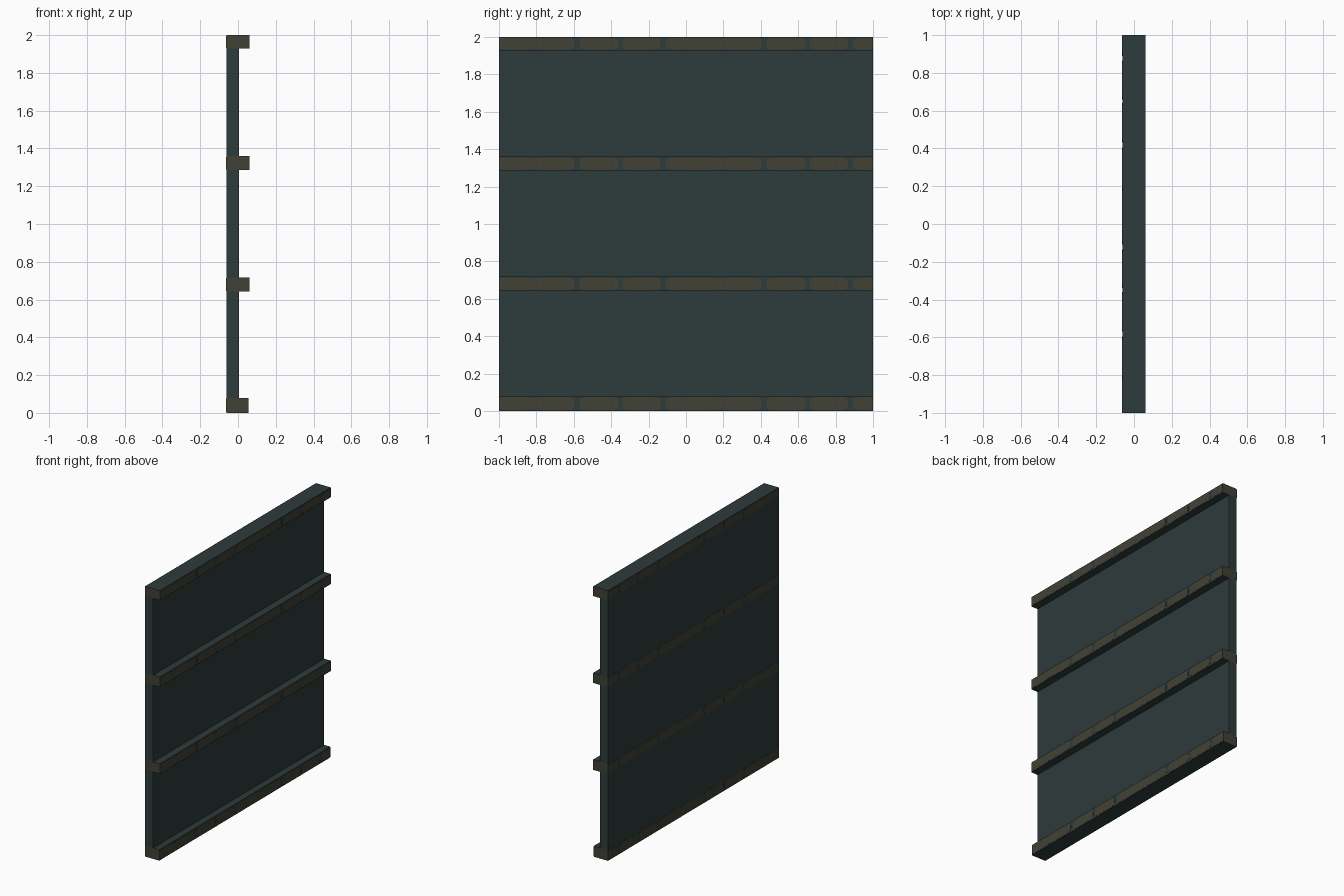
import bpy, bmesh, math

if "Cube" in bpy.data.objects:
    bpy.data.objects.remove(bpy.data.objects["Cube"])


def material(name, rgb):
    m = bpy.data.materials.new(name)
    m.diffuse_color = (*rgb, 1)
    m.use_nodes = True
    m.node_tree.nodes["Principled BSDF"].inputs["Base Color"].default_value = m.diffuse_color
    return m


TEAL = material("dark teal", (0.027, 0.043, 0.043))
BROWN = material("olive brown", (0.053, 0.053, 0.037))

BACK = -0.061
# bottom, top and front depth of each rail
RAILS = [(0.0, 0.08, 0.055), (0.642, 0.718, 0.06),
         (1.285, 1.36, 0.06), (1.928, 2.0, 0.06)]
# worn patches along y, repeating every unit
PATCHES = [(-0.11, 0.20), (0.18, 0.405), (0.43, 0.64), (0.66, 0.865)]


def finish(name, bm, mats):
    bmesh.ops.recalc_face_normals(bm, faces=bm.faces)
    me = bpy.data.meshes.new(name)
    bm.to_mesh(me)
    bm.free()
    for m in mats:
        me.materials.append(m)
    ob = bpy.data.objects.new(name, me)
    bpy.context.collection.objects.link(ob)
    return ob


def box(name, x0, x1, z0, z1, brown_ends=False):
    bm = bmesh.new()
    bmesh.ops.create_cube(bm, size=1)
    for v in bm.verts:
        v.co.x = x1 if v.co.x > 0 else x0
        v.co.y = 1 if v.co.y > 0 else -1
        v.co.z = z1 if v.co.z > 0 else z0
    bm.normal_update()
    if brown_ends:
        for f in bm.faces:
            f.material_index = int(abs(f.normal.y) > 0.9)
    return finish(name, bm, [TEAL, BROWN])


def power(t, e):
    return math.copysign(abs(t) ** e, t)


def patches(name, x, direction, z0, z1):
    """Rounded flat patches of worn paint on one side of a rail."""
    bm = bmesh.new()
    zc, h = (z0 + z1) / 2, (z1 - z0) / 2 - 0.004
    for shift in (-1, 0, 1):
        for a, b in PATCHES:
            a, b = a + shift, b + shift
            if b <= -1 or a >= 1:
                continue
            pts = []
            for i in range(32):
                t = 2 * math.pi * (i + 0.5) / 32
                y = (a + b) / 2 + (b - a) / 2 * power(math.cos(t), 0.4)
                z = zc + h * power(math.sin(t), 0.4)
                p = (x, max(-1, min(1, y)), z)
                if not pts or math.dist(p, pts[-1]) > 1e-5:
                    pts.append(p)
            face = bm.faces.new([bm.verts.new(p) for p in pts])
            ext = bmesh.ops.extrude_face_region(bm, geom=[face], use_keep_orig=True)
            for v in ext["geom"]:
                if isinstance(v, bmesh.types.BMVert):
                    v.co.x += 0.0015 * direction
    return finish(name, bm, [BROWN])


# Rails with their worn patches on both long sides
for i, (z0, z1, depth) in enumerate(RAILS, 1):
    box(f"rail_{i}", BACK, depth, z0, z1, brown_ends=True)
    patches(f"rail_{i}_front_patches", depth, 1, z0, z1)
    patches(f"rail_{i}_back_patches", BACK, -1, z0, z1)

# Flat panels between the rails
for i, (low, high) in enumerate(zip(RAILS, RAILS[1:]), 1):
    box(f"panel_{i}", BACK, 0.006, low[1], high[0])
